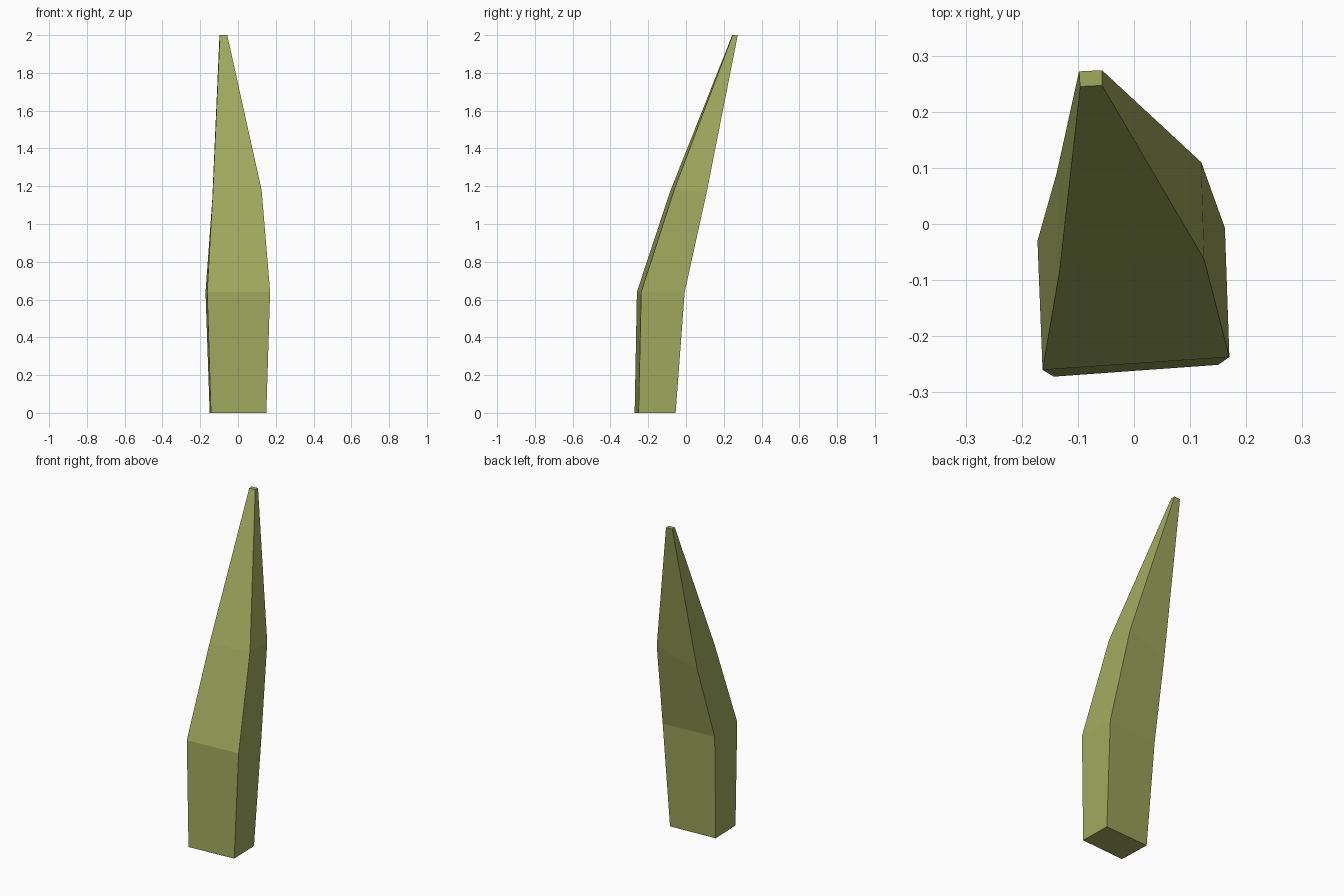
import bpy, bmesh

if "Cube" in bpy.data.objects:
    bpy.data.objects.remove(bpy.data.objects["Cube"])

# Four-sided cross-sections from base to tip: front left, front right, back right, back left
sections = [
    [(-0.143, -0.272, 0), (0.150, -0.251, 0), (0.146, -0.055, 0), (-0.150, -0.072, 0)],
    [(-0.163, -0.260, 0.64), (0.170, -0.237, 0.64), (0.162, -0.007, 0.64), (-0.172, -0.030, 0.64)],
    [(-0.133, -0.085, 1.17), (0.125, -0.063, 1.18), (0.120, 0.110, 1.17), (-0.138, 0.090, 1.09)],
    [(-0.096, 0.245, 2), (-0.057, 0.247, 2), (-0.057, 0.274, 2), (-0.098, 0.272, 2)],
]


def loft(name, rings):
    """Join successive rings with quads and cap both ends."""
    bm = bmesh.new()
    loops = [[bm.verts.new(p) for p in ring] for ring in rings]
    for low, high in zip(loops, loops[1:]):
        n = len(low)
        for i in range(n):
            j = (i + 1) % n
            bm.faces.new((low[i], low[j], high[j], high[i]))
    bm.faces.new(loops[0][::-1])
    bm.faces.new(loops[-1])
    bmesh.ops.recalc_face_normals(bm, faces=bm.faces[:])
    mesh = bpy.data.meshes.new(name)
    bm.to_mesh(mesh)
    bm.free()
    obj = bpy.data.objects.new(name, mesh)
    bpy.context.collection.objects.link(obj)
    return obj


# Bent, tapering leaf blade
leaf = loft("leaf_blade", sections)
green = bpy.data.materials.new("leaf_green")
green.diffuse_color = (0.35, 0.40, 0.11, 1)
green.use_nodes = True
green.node_tree.nodes["Principled BSDF"].inputs["Base Color"].default_value = green.diffuse_color
leaf.data.materials.append(green)
